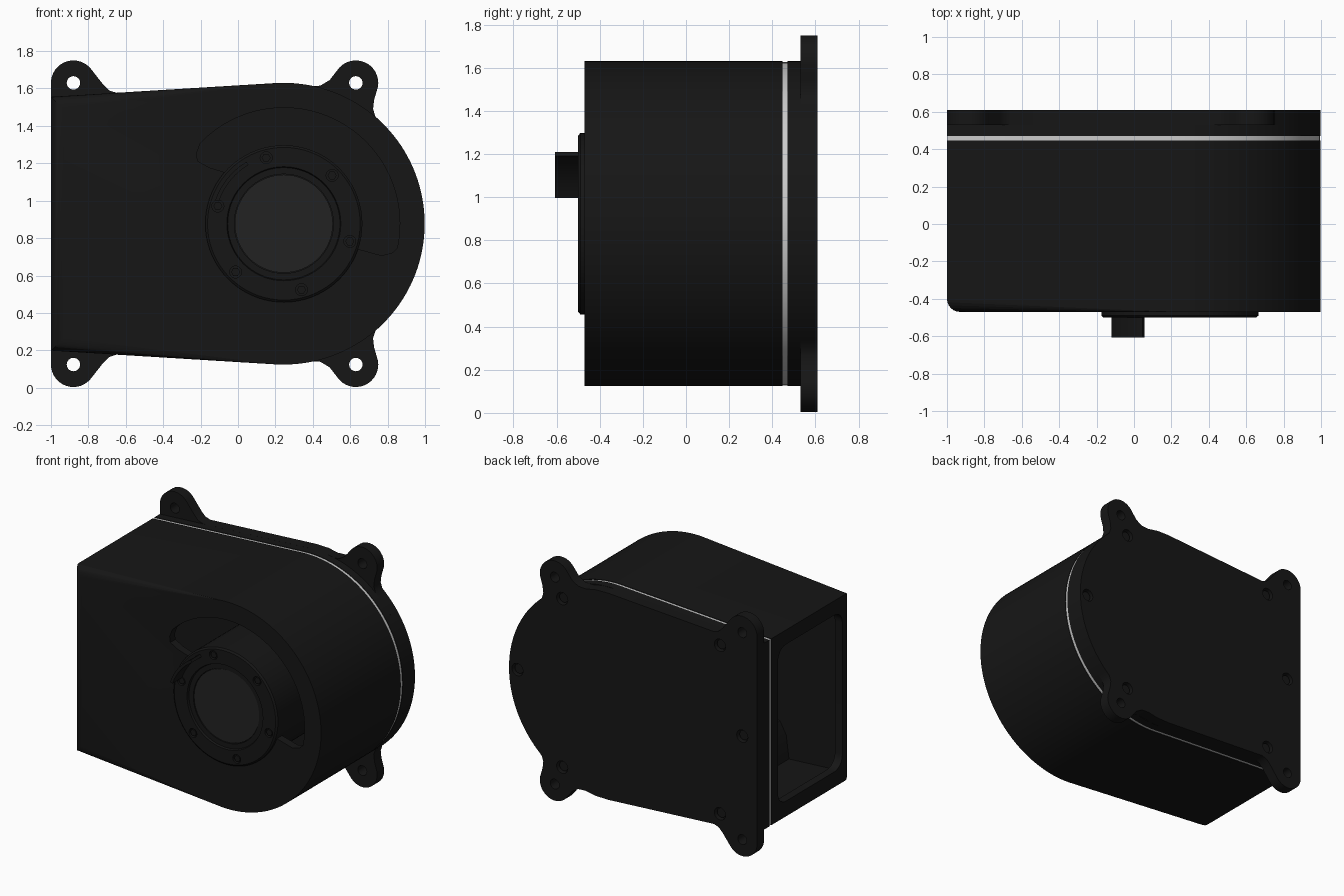
import bpy, bmesh, math
from mathutils import Matrix

if "Cube" in bpy.data.objects:
    bpy.data.objects.remove(bpy.data.objects["Cube"])

CX, CZ, R = 0.245, 0.877, 0.753      # centre and radius of the rounded end


def material(name, v):
    m = bpy.data.materials.new(name)
    m.diffuse_color = (v, v, v, 1)
    m.use_nodes = True
    m.node_tree.nodes["Principled BSDF"].inputs["Base Color"].default_value = m.diffuse_color
    return m


BLACK, DARK, LIGHT = material("black", 0.008), material("dark", 0.016), material("light", 0.55)


def arc(cx, cz, r, a0, a1, n):
    return [(cx + r * math.cos(math.radians(a0 + (a1 - a0) * i / n)),
             cz + r * math.sin(math.radians(a0 + (a1 - a0) * i / n))) for i in range(n + 1)]


def circle(cx, cz, r, n=32):
    return arc(cx, cz, r, 0, 360, n)[:-1]


def body_outline(d=0.0, left=-1.0):
    pts = arc(CX, CZ, R - d, 93.5, -93.5, 72)
    dz = 0.061 * (pts[0][0] - left)
    return [(left, pts[0][1] - dz)] + pts + [(left, pts[-1][1] + dz)]


def finish(bm, name, mat):
    bmesh.ops.recalc_face_normals(bm, faces=bm.faces)
    me = bpy.data.meshes.new(name)
    bm.to_mesh(me)
    bm.free()
    ob = bpy.data.objects.new(name, me)
    bpy.context.collection.objects.link(ob)
    me.materials.append(mat)
    smooth(ob)
    return ob


def activate(ob):
    bpy.ops.object.select_all(action='DESELECT')
    ob.select_set(True)
    bpy.context.view_layer.objects.active = ob


def smooth(ob):
    activate(ob)
    bpy.ops.object.shade_smooth_by_angle(angle=math.radians(32))


def prism(name, pts, d0, d1, mat=BLACK, axis='y', bevel=0.0):
    """Extrude a profile along y (points are x,z) or along x (points are y,z)."""
    bm = bmesh.new()
    place = (lambda p, d: (p[0], d, p[1])) if axis == 'y' else (lambda p, d: (d, p[0], p[1]))
    a = [bm.verts.new(place(p, d0)) for p in pts]
    b = [bm.verts.new(place(p, d1)) for p in pts]
    front = bm.faces.new(a)
    bm.faces.new(b[::-1])
    for i in range(len(pts)):
        j = (i + 1) % len(pts)
        bm.faces.new((a[i], b[i], b[j], a[j]))
    if bevel:
        bmesh.ops.bevel(bm, geom=list(front.edges), offset=bevel, segments=6,
                        profile=0.5, affect='EDGES')
    return finish(bm, name, mat)


def lathe(name, profile, mat, n=72):
    """Spin (radius, y) points around the rounded end's axis."""
    bm = bmesh.new()
    vs = [bm.verts.new((r, y, 0)) for r, y in profile]
    es = [bm.edges.new(vs[i:i + 2]) for i in range(len(vs) - 1)]
    bmesh.ops.spin(bm, geom=vs + es, cent=(0, 0, 0), axis=(0, 1, 0),
                   angle=math.tau, steps=n, use_merge=True)
    bmesh.ops.remove_doubles(bm, verts=bm.verts, dist=1e-5)
    bm.transform(Matrix.Translation((CX, 0, CZ)))
    return finish(bm, name, mat)


def cut(ob, cutters):
    for c in cutters:
        m = ob.modifiers.new("cut", 'BOOLEAN')
        m.operation, m.solver, m.object = 'DIFFERENCE', 'EXACT', c
        activate(ob)
        bpy.ops.object.modifier_apply(modifier=m.name)
        bpy.data.objects.remove(c)
    smooth(ob)


def mirror_z(p):
    return (p[0], 2 * CZ - p[1])


# Housing: hollow scroll with side outlet and crescent intake
housing = prism("housing", body_outline(), -0.47, 0.447, bevel=0.07)
cavity = prism("cavity_cutter", body_outline(0.06, -0.94), -0.41, 0.39)
y0, y1, z0, z1, r = -0.37, 0.37, 0.31, 1.45, 0.09
window = (arc(y1 - r, z1 - r, r, 0, 90, 6) + arc(y0 + r, z1 - r, r, 90, 180, 6)
          + arc(y0 + r, z0 + r, r, 180, 270, 6) + arc(y1 - r, z0 + r, r, 270, 360, 6))
outlet = prism("outlet_cutter", window, -1.1, -0.9, axis='x')


def polar(r, a):
    return arc(CX, CZ, r, a, a, 1)[0]


crescent = (arc(CX, CZ, 0.62, 136, -12, 48)
            + [polar(0.60, -15), polar(0.55, -18), polar(0.40, -19)]
            + arc(CX, CZ, 0.38, -17, 137, 40)
            + [polar(0.42, 139), polar(0.50, 143), polar(0.57, 144), polar(0.60, 141)])
intake = prism("intake_cutter", crescent, -0.6, -0.3)
cut(housing, [cavity, outlet, intake])

# Tongue inside the outlet duct
prism("outlet_tongue", [(-0.55, 0.17), (-0.52, 0.40), (-0.47, 0.49), (-0.40, 0.50),
                        (-0.28, 0.42), (-0.05, 0.16)], -0.42, 0.40)

# Motor drum with its front ring, hub disc and curved tab
drum = lathe("motor_drum", [(0, -0.46), (0.265, -0.46), (0.265, -0.485), (0.30, -0.485),
                            (0.305, -0.5), (0.408, -0.5), (0.42, -0.49), (0.42, 0.40),
                            (0, 0.40)], BLACK)
spots = [polar(0.365, a) for a in range(-135, 225, 60)]
cut(drum, [prism("screw_cutter", circle(x, z, 0.032, 20), -0.6, -0.48) for x, z in spots])
for i, (x, z) in enumerate(spots):
    prism(f"ring_screw_{i}", circle(x, z, 0.024, 6), -0.495, -0.47)
prism("hub_disc", circle(CX, CZ, 0.262, 64), -0.48, -0.45, DARK)
prism("ring_tab", arc(CX, CZ, 0.387, 161, 121, 12) + arc(CX, CZ, 0.367, 121, 161, 12),
      -0.608, -0.48)

# Gasket and back plate
prism("gasket", body_outline(0.004, -0.997), 0.446, 0.471, LIGHT)
prism("plate_base", body_outline(), 0.47, 0.53)

# Mounting flange with four ears
upper = (arc(-0.88, 1.63, 0.12, 180, 35, 16)
         + [(-0.72, 1.62), (-0.69, 1.59), (-0.65, 1.577), (0.20, 1.629), (0.30, 1.627),
            (0.38, 1.612), (0.44, 1.615), (0.49, 1.645)]
         + arc(0.63, 1.63, 0.12, 145, -10, 16)
         + [(0.728, 1.54), (0.722, 1.49), (0.735, 1.45)]
         + arc(CX, CZ, R, 46, 1, 18))
flange = prism("mounting_flange", upper + [mirror_z(p) for p in reversed(upper)], 0.53, 0.61)
ears = [(-0.88, 1.63), (0.63, 1.63)]
bolts = [(-0.70, 1.49), (0.57, 1.49)]
bolts += [mirror_z(p) for p in bolts] + [(-0.88, CZ), (0.93, CZ)]
ears += [mirror_z(p) for p in ears]
cut(flange, [prism("ear_cutter", circle(x, z, 0.036, 24), 0.4, 0.7) for x, z in ears]
    + [prism("bolt_cutter", circle(x, z, 0.045, 24), 0.57, 0.7) for x, z in bolts])
for i, (x, z) in enumerate(bolts):
    prism(f"plate_bolt_{i}", circle(x, z, 0.034, 20), 0.56, 0.592)
